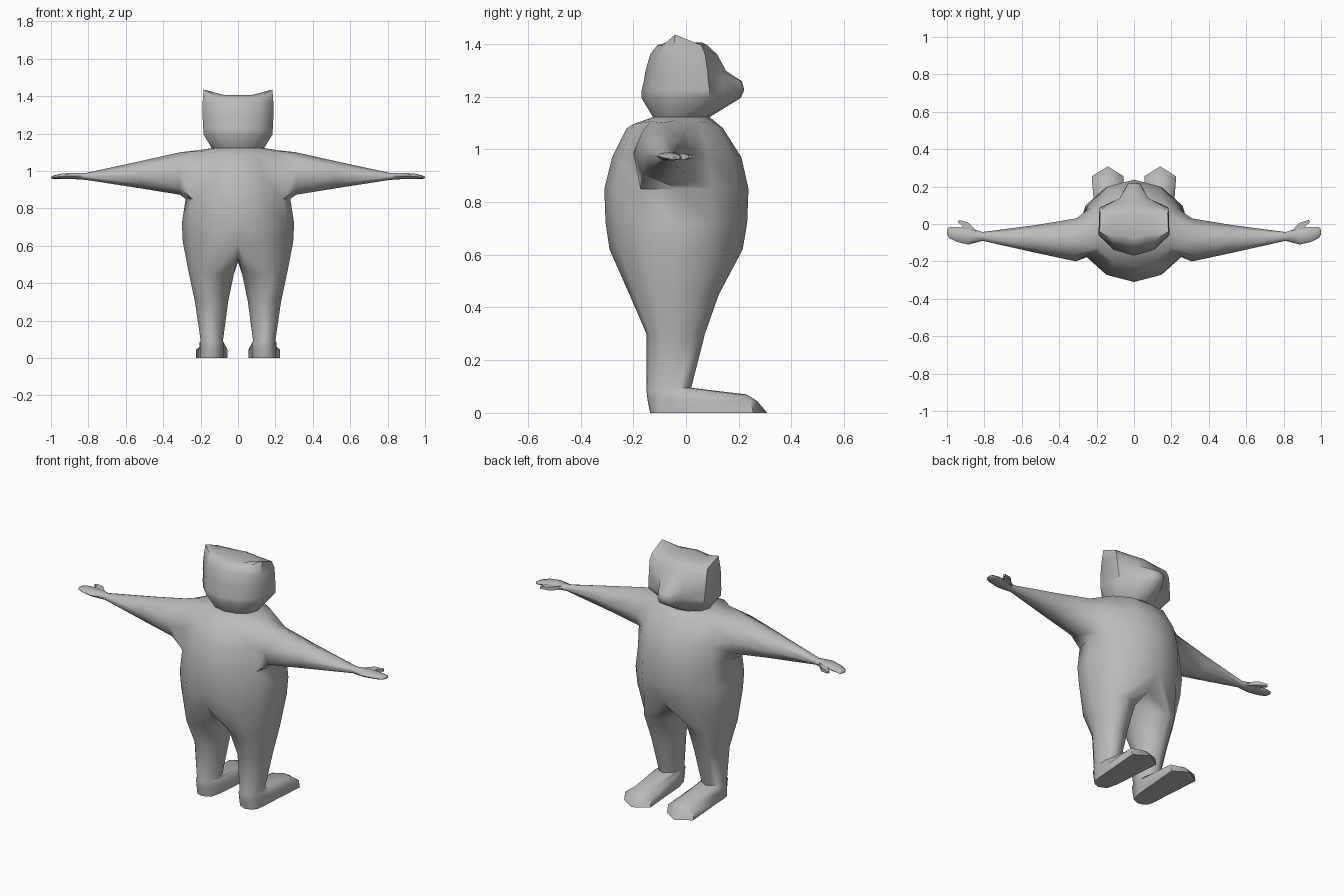
import bpy, bmesh
from math import sin, cos, pi, hypot

if "Cube" in bpy.data.objects:
    bpy.data.objects.remove(bpy.data.objects["Cube"])

fur = bpy.data.materials.new("grey fur")
fur.diffuse_color = (0.5, 0.5, 0.5, 1)
fur.use_nodes = True
fur.node_tree.nodes["Principled BSDF"].inputs["Base Color"].default_value = fur.diffuse_color


def verts(bm, pts):
    return [bm.verts.new(p) for p in pts]


def bridge(bm, a, b, closed=True, skip=()):
    n = len(a)
    for i in range(n if closed else n - 1):
        if i not in skip:
            j = (i + 1) % n
            bm.faces.new((a[i], a[j], b[j], b[i]))


def finish(bm, name):
    bmesh.ops.recalc_face_normals(bm, faces=bm.faces)
    me = bpy.data.meshes.new(name)
    bm.to_mesh(me)
    bm.free()
    me.materials.append(fur)
    ob = bpy.data.objects.new(name, me)
    bpy.context.collection.objects.link(ob)
    m = ob.modifiers.new("mirror", 'MIRROR')
    m.merge_threshold = 0.002
    bpy.ops.object.select_all(action='DESELECT')
    bpy.context.view_layer.objects.active = ob
    ob.select_set(True)
    bpy.ops.object.modifier_apply(modifier="mirror")
    bpy.ops.object.shade_smooth_by_angle(angle=pi / 3)
    return ob


bm = bmesh.new()

# Torso: half rings from belly to back (z, back y, front y, half width, side lift)
torso = []
for z, y0, y1, w, lift in [(.62, -.29, .215, .295, 0), (.72, -.305, .232, .30, 0),
                           (.85, -.31, .237, .28, 0), (.97, -.28, .21, .265, 0),
                           (1.08, -.225, .14, .22, .03), (1.122, -.125, .09, .14, 0)]:
    c, r = (y0 + y1) / 2, (y1 - y0) / 2
    torso.append(verts(bm, [(w * sin(pi * i / 6) if 0 < i < 6 else 0, c + r * cos(pi * i / 6),
                             z + lift * sin(pi * i / 6)) for i in range(7)]))
for k in range(5):
    bridge(bm, torso[k], torso[k + 1], False, (2, 3) if k in (2, 3) else ())

# Head: half rings with a narrow snout (z, width scale, snout y, depth scale, ear lift)
prev = torso[-1]
for z, s, snout, d, ear in [(1.195, 1, .208, 1.06, 0), (1.225, 1.01, .221, 1.05, 0),
                            (1.258, 1.02, .212, 1.0, 0), (1.297, 1.03, .152, .96, 0),
                            (1.36, 1.03, .118, .85, 0), (1.395, 1.0, .08, .68, .04),
                            (1.405, .62, .06, .45, 0)]:
    cheek = min(.138, snout - .012)
    pts = [(0, snout), (.035, snout - .006), (.075 * s, cheek), (.18 * s, .085 * d),
           (.184 * s, -.06 * d), (.11 * s, -.13 * d), (0, -.16 * d)]
    ring = verts(bm, [(x, y, z + (ear if i == 4 else 0)) for i, (x, y) in enumerate(pts)])
    bridge(bm, prev, ring, False)
    prev = ring
bm.faces.new(prev)

# Legs: close the hip ring with crotch points, then run down to the ankle
crotch = verts(bm, [(0, -.19, .54), (0, -.04, .515), (0, .12, .54)])
prev = torso[0] + crotch
angles = [pi * i / 6 for i in range(7)] + [pi * (1 + j / 4) for j in (1, 2, 3)]
for z, x0, x1, y0, y1 in [(.45, .022, .262, -.215, .125), (.3, .053, .23, -.15, .072),
                          (.095, .08, .2, -.15, .02)]:
    ring = verts(bm, [((x0 + x1) / 2 + (x1 - x0) / 2 * sin(t),
                       (y0 + y1) / 2 + (y1 - y0) / 2 * cos(t), z) for t in angles])
    bridge(bm, prev, ring)
    prev = ring

# Feet: pointed toe rings (toe y, corner y, front half width, toe z, heel z, heel y)
for toe, corner, w, zt, zh, heel in [(.23, .2, .05, .07, .085, -.15),
                                     (.27, .245, .085, .045, .05, -.146),
                                     (.308, .255, .085, 0, 0, -.136)]:
    pts = [(0, toe), (w, corner), (.066, .0), (.063, -.06), (.056, -.1), (.035, heel + .01),
           (0, heel), (-.045, heel + .02), (-.062, -.05), (-w, corner)]
    ring = verts(bm, [(.14 + x, y, zt if y > .1 else zh) for x, y in pts])
    bridge(bm, prev, ring)
    prev = ring
bm.faces.new(prev)

# Arms: grow out of the shoulder opening to the fingertips (x, y min, y max, z min, z max)
A, B, C = torso[2:5]
prev = [A[2], A[3], A[4], B[4], C[4], C[3], C[2], B[2]]
dirs = [(1, -1), (0, -1), (-1, -1), (-1, 0), (-1, 1), (0, 1), (1, 1), (1, 0)]
for x, y0, y1, z0, z1 in [(.31, -.2, .03, .873, 1.1), (.52, -.155, -.005, .907, 1.053),
                          (.81, -.09, -.043, .952, .99), (.885, -.11, -.018, .957, .99),
                          (.95, -.095, -.017, .957, .985), (.988, -.075, -.015, .958, .975),
                          (1.0, -.055, -.03, .962, .97)]:
    ring = verts(bm, [(x, (y0 + y1) / 2 + (y1 - y0) / 2 * a / hypot(a, b),
                       (z0 + z1) / 2 + (z1 - z0) / 2 * b / hypot(a, b)) for a, b in dirs])
    bridge(bm, prev, ring)
    prev = ring
bm.faces.new(prev)
finish(bm, "body")

# Thumbs: small tapered wedges on the front of each hand
bm = bmesh.new()
prev = None
for xa, ya, xb, yb, h in [(.83, -.05, .91, -.03, .01), (.885, .006, .92, -.008, .011),
                          (.935, .022, .943, .01, .006)]:
    ring = verts(bm, [(xa, ya, .972 - h), (xb, yb, .972 - h), (xb, yb, .972 + h), (xa, ya, .972 + h)])
    if prev:
        bridge(bm, prev, ring)
    else:
        bm.faces.new(ring)
    prev = ring
bm.faces.new(prev)
finish(bm, "thumbs")
